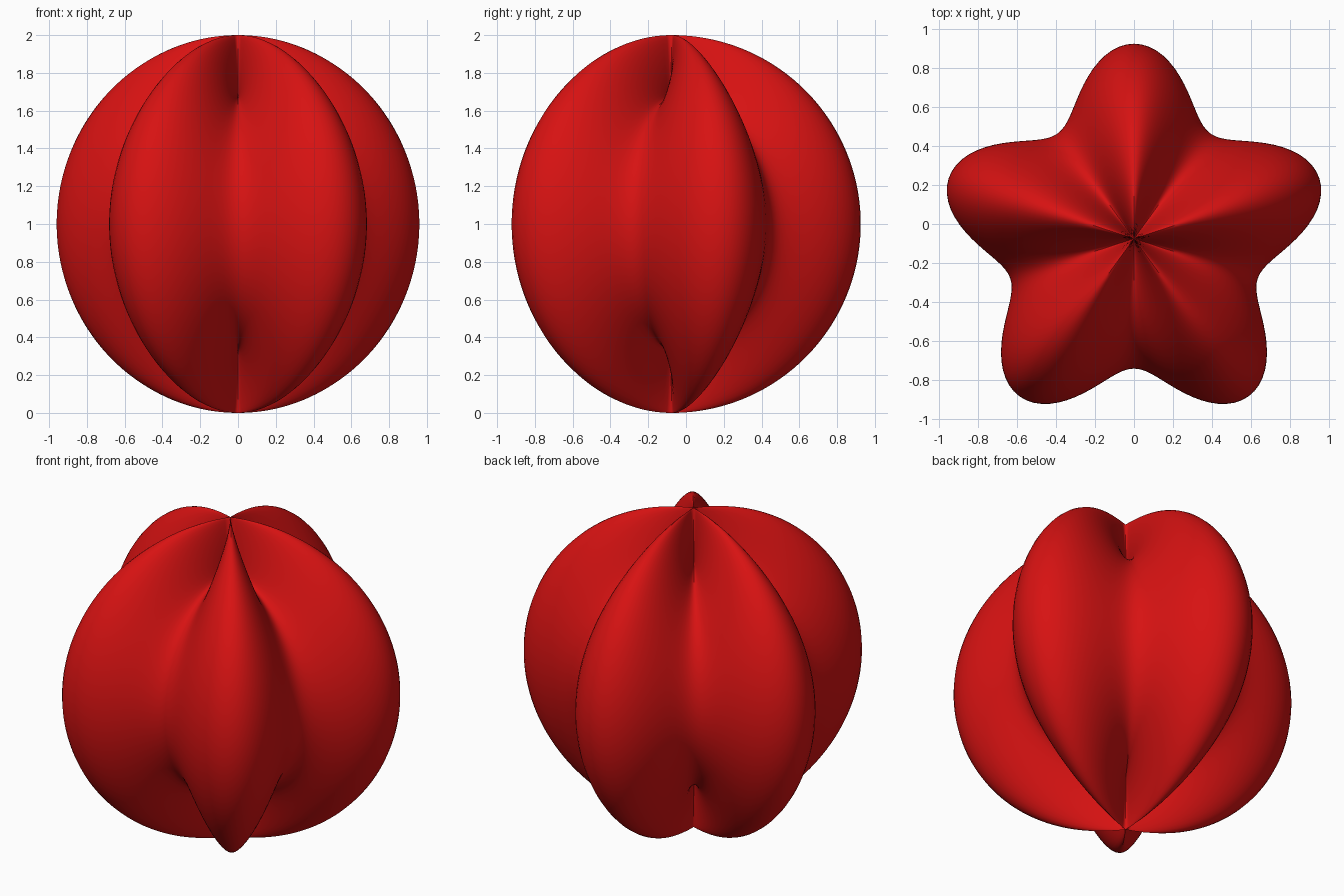
import bpy
import bmesh
import math

LOBES = 5
DEPTH = 0.2        # strength of the lobes relative to the mean radius
CENTRE_Y = -0.075  # pole axis, so the five-lobed outline is centred

cube = bpy.data.objects.get("Cube")
if cube:
    bpy.data.objects.remove(cube, do_unlink=True)

# Red skin
red = bpy.data.materials.new("red")
red.use_nodes = True
colour = (0.68, 0.006, 0.006, 1.0)
red.diffuse_color = colour
red.node_tree.nodes["Principled BSDF"].inputs["Base Color"].default_value = colour


def lobe_radius(angle):
    """Radius around the pole axis, with one lobe pointing to the back."""
    wave = math.cos(LOBES * (angle - math.pi / 2))
    return (1 + DEPTH * wave) / (1 + DEPTH)


# Sphere scaled radially into five lobes; the poles keep full height
bm = bmesh.new()
bmesh.ops.create_uvsphere(bm, u_segments=160, v_segments=90, radius=1)
for v in bm.verts:
    if math.hypot(v.co.x, v.co.y) > 0.001:
        v.co *= lobe_radius(math.atan2(v.co.y, v.co.x))
    v.co.y += CENTRE_Y
    v.co.z += 1

mesh = bpy.data.meshes.new("lobed_body")
bm.to_mesh(mesh)
bm.free()
mesh.materials.append(red)
body = bpy.data.objects.new("lobed_body", mesh)
bpy.context.collection.objects.link(body)

# Smooth skin with sharp creases at the poles
bpy.ops.object.select_all(action="DESELECT")
body.select_set(True)
bpy.context.view_layer.objects.active = body
bpy.ops.object.shade_smooth_by_angle(angle=math.radians(40))
